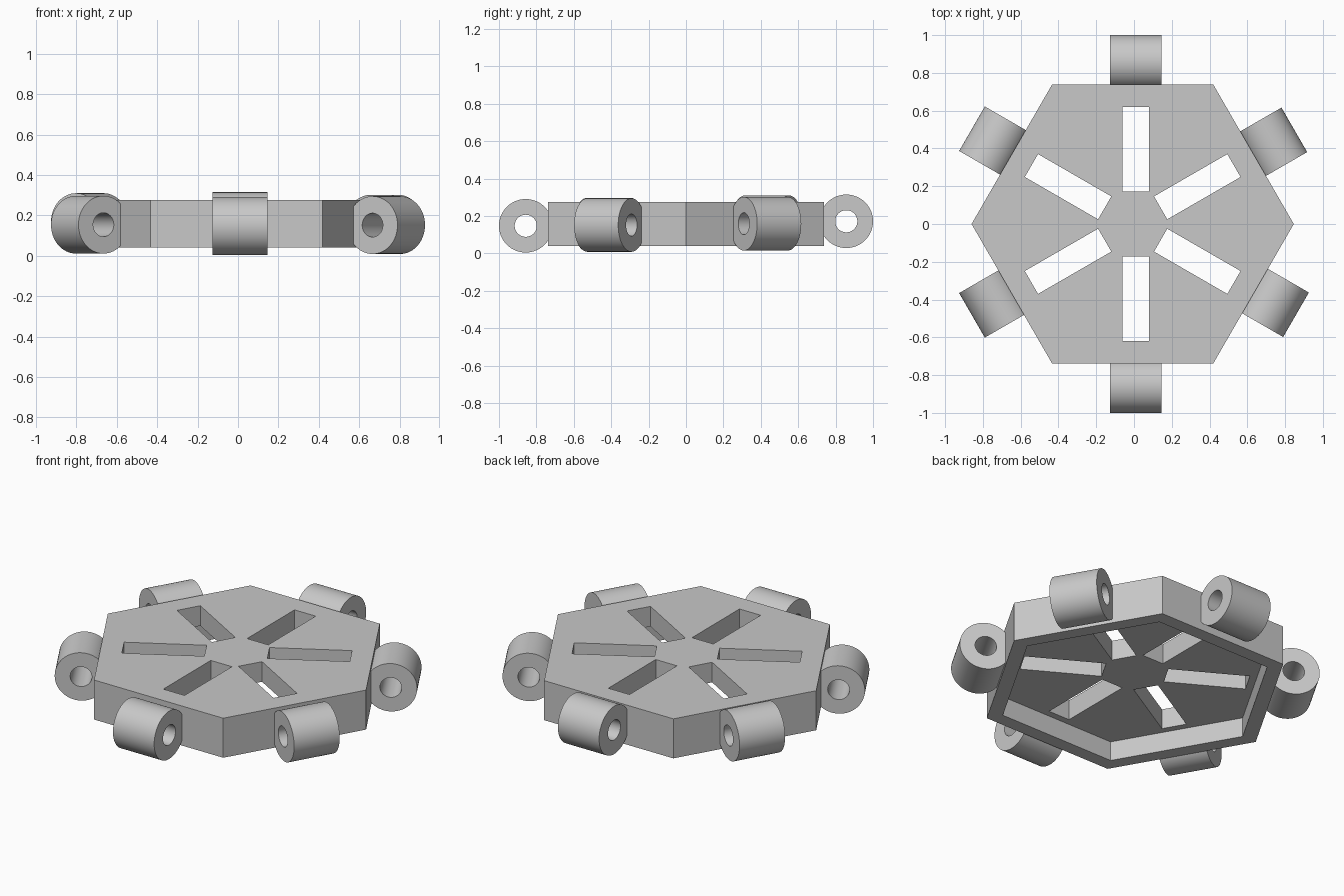
import bpy
import bmesh
from math import radians, cos, sin, pi
from mathutils import Matrix, Vector

old = bpy.data.objects.get("Cube")
if old:
    bpy.data.objects.remove(old, do_unlink=True)

grey = bpy.data.materials.new("plain grey")
grey.use_nodes = True
colour = (0.58, 0.58, 0.58, 1)
grey.diffuse_color = colour
grey.node_tree.nodes["Principled BSDF"].inputs["Base Color"].default_value = colour


def add_object(name, bm):
    bmesh.ops.recalc_face_normals(bm, faces=bm.faces)
    mesh = bpy.data.meshes.new(name)
    bm.to_mesh(mesh)
    bm.free()
    mesh.materials.append(grey)
    ob = bpy.data.objects.new(name, mesh)
    bpy.context.collection.objects.link(ob)
    return ob


def select_only(ob):
    bpy.ops.object.select_all(action="DESELECT")
    ob.select_set(True)
    bpy.context.view_layer.objects.active = ob


CENTRE_X = -0.007
BOTTOM, TOP, PLATE, RIM = 0.04, 0.276, 0.12, 0.08

# Hexagonal tray, hollow from below: nested hexagon rings from top to recess
bm = bmesh.new()
inner_radius = 0.853 - RIM / cos(pi / 6)
levels = [(0.853, TOP), (0.853, BOTTOM), (inner_radius, BOTTOM),
          (inner_radius, TOP - PLATE)]
rings = [[bm.verts.new((CENTRE_X + r * cos(i * pi / 3), r * sin(i * pi / 3), z))
          for i in range(6)] for r, z in levels]
bm.faces.new(rings[0])
bm.faces.new(rings[-1])
for a, b in zip(rings, rings[1:]):
    for i in range(6):
        j = (i + 1) % 6
        bm.faces.new((a[i], a[j], b[j], b[i]))
tray = add_object("hexagonal_tray", bm)

# Six radial slots cut through the plate
bm = bmesh.new()
for i in range(6):
    angle = radians(30 + 60 * i)
    shift = 0.017 if i in (1, 4) else 0
    matrix = (Matrix.Translation((CENTRE_X + shift, 0, TOP - PLATE / 2))
              @ Matrix.Rotation(angle, 4, "Z")
              @ Matrix.Translation((0.395, 0, 0))
              @ Matrix.Diagonal((0.448, 0.14, PLATE * 2, 1)))
    bmesh.ops.create_cube(bm, size=1, matrix=matrix)
cutter = add_object("slot_cutter", bm)
cutter.hide_render = True
cut = tray.modifiers.new("slots", "BOOLEAN")
cut.operation, cut.solver, cut.object = "DIFFERENCE", "EXACT", cutter
select_only(tray)
bpy.ops.object.modifier_apply(modifier=cut.name)
bpy.data.objects.remove(cutter, do_unlink=True)


# Hinge knuckle: a short tube lying along one side of the tray
def add_knuckle(name, location, angle):
    bm = bmesh.new()
    half, outer, bore = 0.136, 0.143, 0.059
    pts = [(half, bore), (half, outer), (-half, outer), (-half, bore)]
    verts = [bm.verts.new((r, a, 0)) for a, r in pts]
    edges = [bm.edges.new((verts[i], verts[(i + 1) % 4])) for i in range(4)]
    bmesh.ops.spin(bm, geom=verts + edges, axis=(0, 1, 0), cent=(0, 0, 0),
                   angle=2 * pi, steps=64, use_merge=True)
    bmesh.ops.remove_doubles(bm, verts=bm.verts, dist=0.0001)
    bm.transform(Matrix.Translation(Vector(location))
                 @ Matrix.Rotation(radians(angle), 4, "Z"))
    ob = add_object(name, bm)
    select_only(ob)
    bpy.ops.object.shade_smooth_by_angle(angle=radians(35))


add_knuckle("back_left_knuckle", (0.725, 0.427, 0.159), 30)
add_knuckle("back_knuckle", (0.01, 0.857, 0.172), 90)
add_knuckle("back_right_knuckle", (-0.734, 0.433, 0.167), 150)
add_knuckle("front_right_knuckle", (-0.734, -0.412, 0.154), 210)
add_knuckle("front_knuckle", (0.01, -0.857, 0.148), 270)
add_knuckle("front_left_knuckle", (0.734, -0.409, 0.152), 330)
